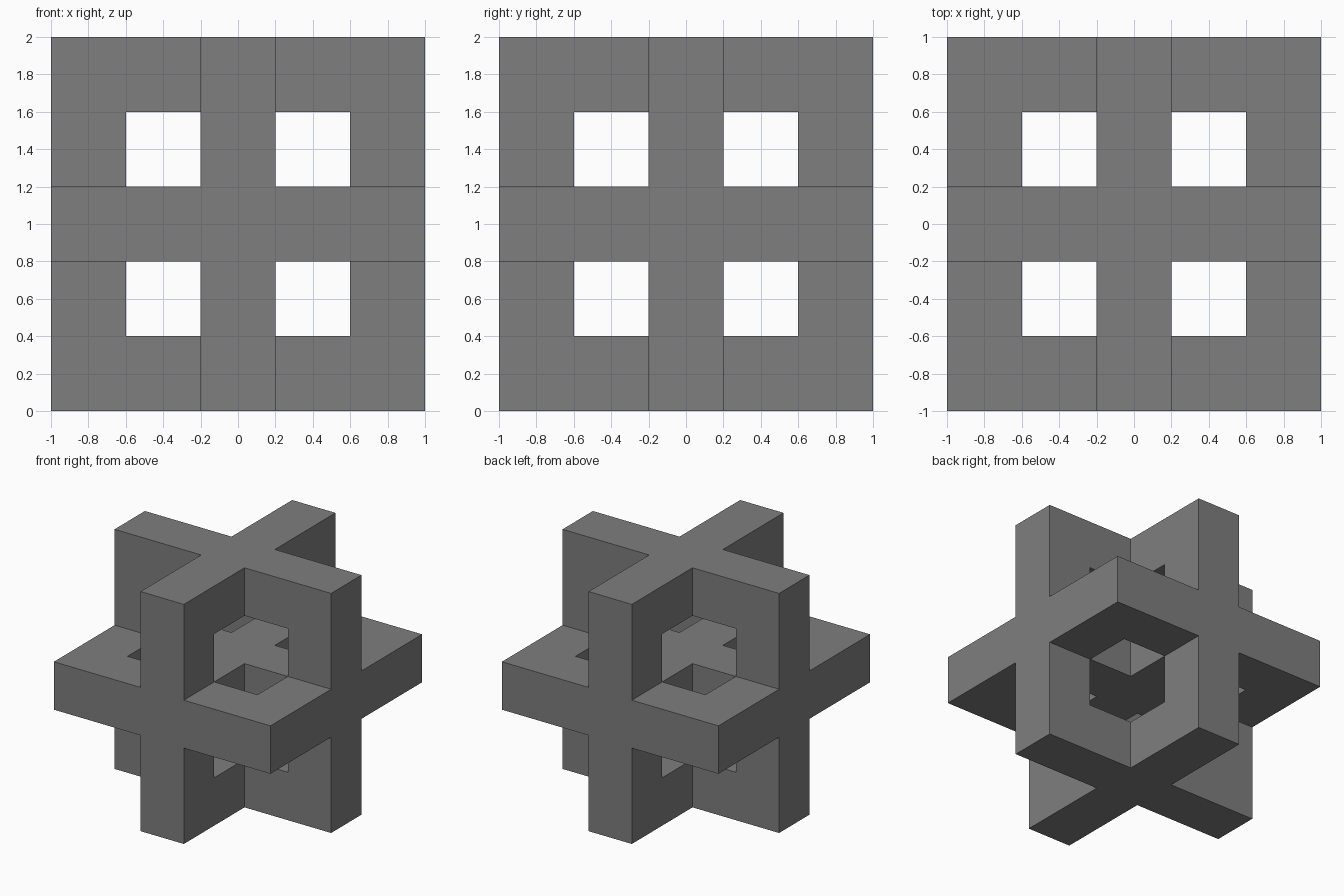
import bpy, bmesh, math
from itertools import product
from mathutils import Vector

if "Cube" in bpy.data.objects:
    bpy.data.objects.remove(bpy.data.objects["Cube"])

CELL, N, MID = 0.4, 5, 2


def solid(c):
    """Three crossing plates on a 5x5x5 grid of 0.4 cells."""
    if min(c) < 0 or max(c) >= N:
        return False
    # inner core: only the horizontal cross bars remain
    if all(1 <= v <= 3 for v in c):
        return c[2] == MID and MID in c[:2]
    # outer shell: the three mid-plane plates
    return MID in c


bm = bmesh.new()

# outer skin: one quad wherever a solid cell meets an empty one
for c in product(range(N), repeat=3):
    if not solid(c):
        continue
    centre = Vector(((c[0] - 2) * CELL, (c[1] - 2) * CELL, (c[2] + 0.5) * CELL))
    for axis, sign in product(range(3), (-1, 1)):
        n = list(c)
        n[axis] += sign
        if solid(n):
            continue
        normal, u, v = Vector((0, 0, 0)), Vector((0, 0, 0)), Vector((0, 0, 0))
        normal[axis] = sign
        u[(axis + 1) % 3] = 1
        v[(axis + 2) % 3] = sign
        h = CELL / 2
        bm.faces.new([bm.verts.new(centre + h * (normal + a * u + b * v))
                      for a, b in ((-1, -1), (1, -1), (1, 1), (-1, 1))])

# weld the cells and merge coplanar faces
bmesh.ops.remove_doubles(bm, verts=bm.verts[:], dist=0.001)
bmesh.ops.dissolve_limit(bm, angle_limit=math.radians(1),
                         verts=bm.verts[:], edges=bm.edges[:])

mesh = bpy.data.meshes.new("crossed_plates")
bm.to_mesh(mesh)
bm.free()

# dark grey finish
mat = bpy.data.materials.new("dark_grey")
mat.diffuse_color = (0.21, 0.21, 0.21, 1)
mat.use_nodes = True
mat.node_tree.nodes["Principled BSDF"].inputs["Base Color"].default_value = mat.diffuse_color
mesh.materials.append(mat)
bpy.context.collection.objects.link(bpy.data.objects.new("crossed_plates", mesh))
